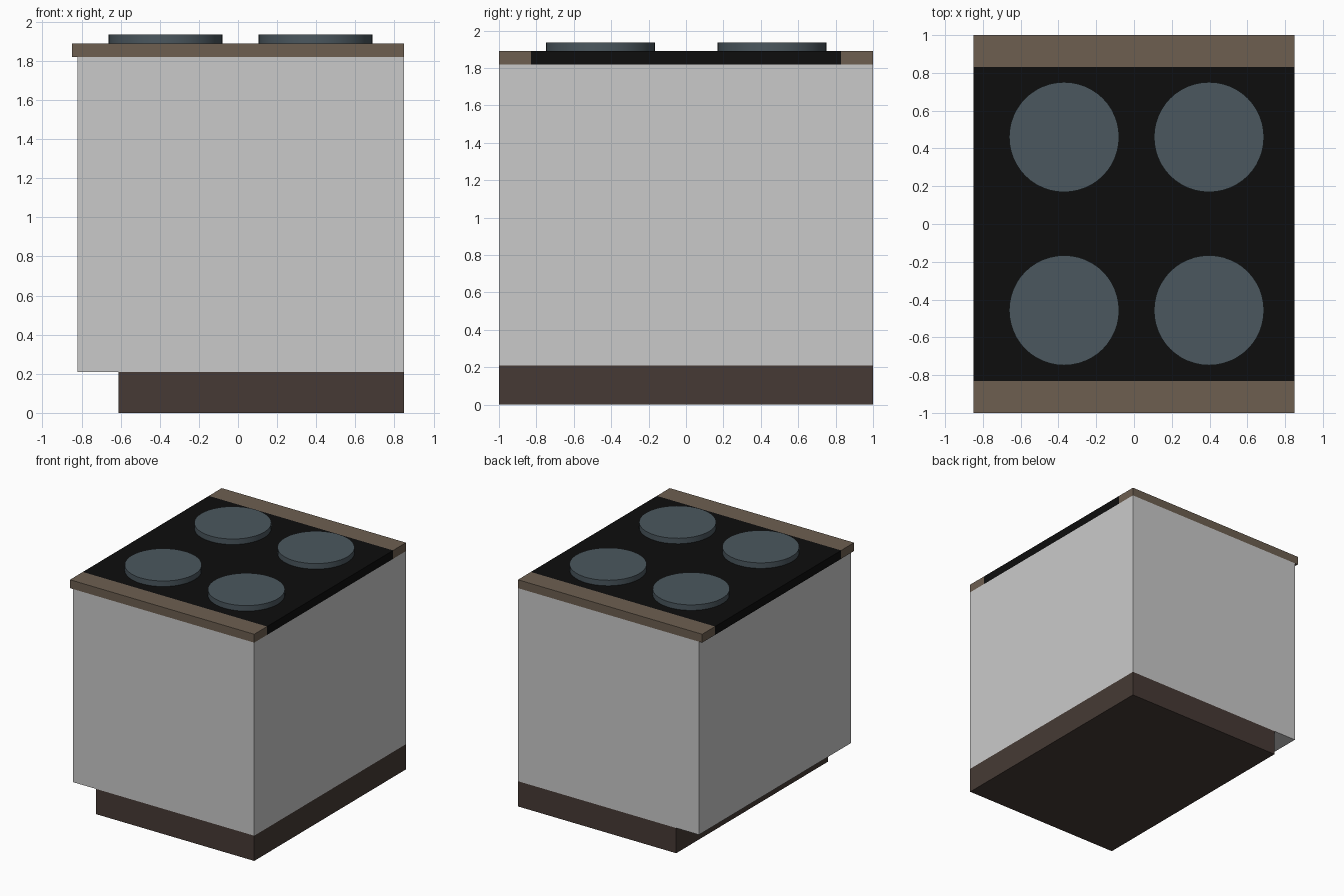
import bpy
import bmesh
import math

if "Cube" in bpy.data.objects:
    bpy.data.objects.remove(bpy.data.objects["Cube"])


def material(name, r, g, b):
    m = bpy.data.materials.new(name)
    m.diffuse_color = (r, g, b, 1)
    m.use_nodes = True
    m.node_tree.nodes["Principled BSDF"].inputs["Base Color"].default_value = m.diffuse_color
    return m


GREY = material("light grey", 0.59, 0.59, 0.59)
DARK_WOOD = material("dark wood", 0.061, 0.042, 0.035)
WOOD = material("worktop wood", 0.153, 0.114, 0.081)
BLACK = material("black glass", 0.004, 0.004, 0.004)
BLUE_GREY = material("hotplate blue grey", 0.070, 0.095, 0.112)


def box(name, lo, hi, mat):
    """Box between two corner points."""
    bm = bmesh.new()
    bmesh.ops.create_cube(bm, size=1)
    for v in bm.verts:
        v.co = [hi[i] if v.co[i] > 0 else lo[i] for i in range(3)]
    me = bpy.data.meshes.new(name)
    bm.to_mesh(me)
    bm.free()
    me.materials.append(mat)
    ob = bpy.data.objects.new(name, me)
    bpy.context.collection.objects.link(ob)
    return ob


# Plinth, set back on the door side, and the cabinet above it
box("plinth", (-0.61, -1, 0), (0.85, 1, 0.21), DARK_WOOD)
box("cabinet_body", (-0.82, -1, 0.21), (0.85, 1, 1.82), GREY)

# Worktop: black hob between two wooden strips
box("hob_glass", (-0.85, -0.83, 1.82), (0.85, 0.83, 1.89), BLACK)
box("front_worktop_strip", (-0.85, -1, 1.82), (0.85, -0.83, 1.89), WOOD)
box("back_worktop_strip", (-0.85, 0.83, 1.82), (0.85, 1, 1.89), WOOD)

# Four round hotplates
for side, x in (("left", -0.37), ("right", 0.397)):
    for row, y in (("front", -0.457), ("back", 0.46)):
        bpy.ops.mesh.primitive_cylinder_add(
            vertices=48, radius=0.291, depth=0.047, location=(x, y, 1.9125))
        ob = bpy.context.object
        ob.name = f"{row}_{side}_hotplate"
        ob.data.materials.append(BLUE_GREY)
        bpy.ops.object.shade_smooth_by_angle(angle=math.radians(30))
